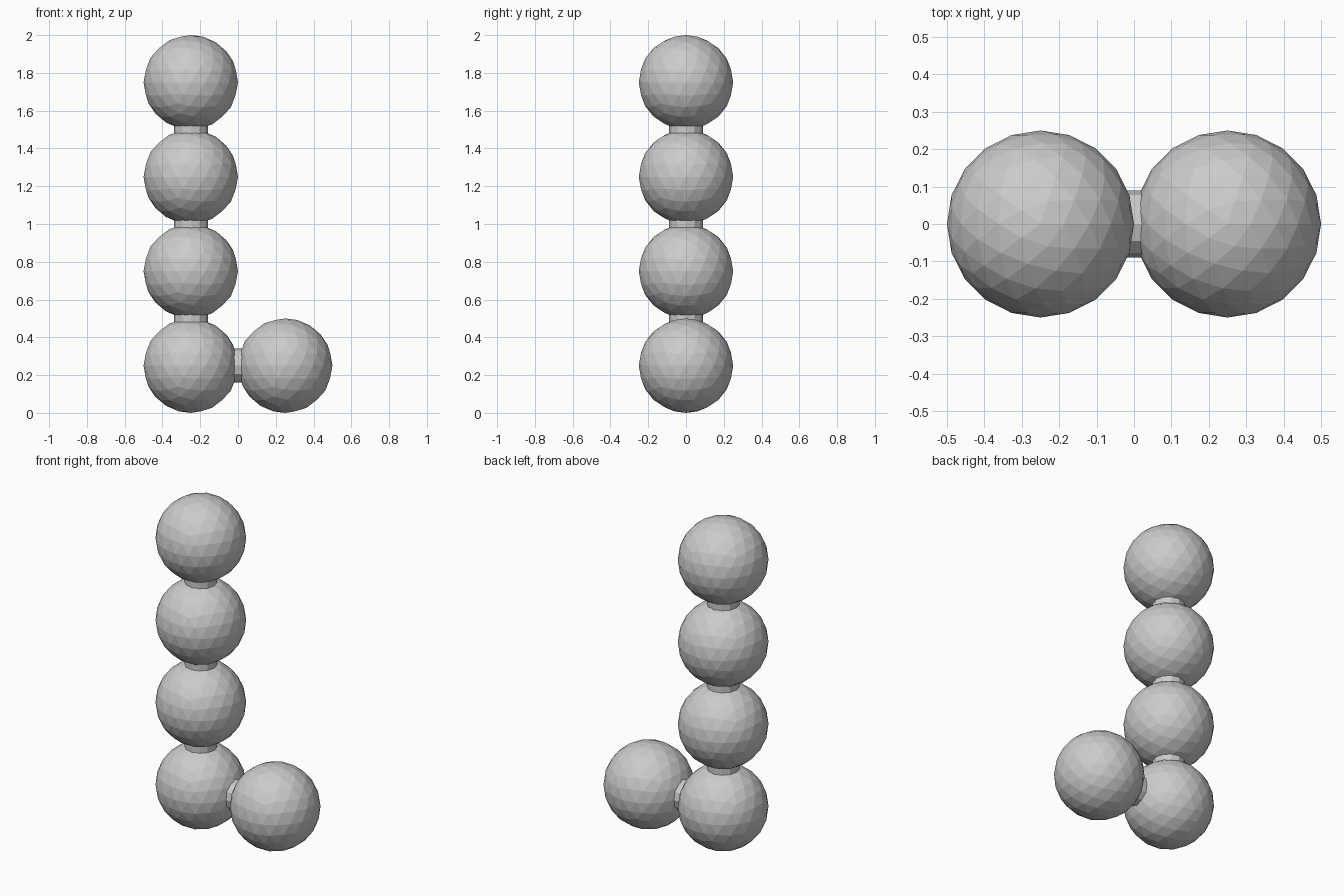
import bpy
import math

if "Cube" in bpy.data.objects:
    bpy.data.objects.remove(bpy.data.objects["Cube"])

R = 0.25         # ball radius
LINK_R = 0.09    # connector radius
COL_X = -0.25    # x of the vertical stack


def ball(name, x, z):
    bpy.ops.mesh.primitive_ico_sphere_add(subdivisions=3, radius=R, location=(x, 0, z))
    bpy.context.object.name = name


def link(name, x, z, tilt=0.0):
    bpy.ops.mesh.primitive_cylinder_add(vertices=12, radius=LINK_R, depth=0.2,
                                        location=(x, 0, z), rotation=(0, tilt, 0))
    bpy.context.object.name = name


# vertical stack of four balls
for i in range(4):
    ball(f"stack_ball_{i + 1}", COL_X, R + 2 * R * i)

# short connectors between stacked balls
for i in range(3):
    link(f"stack_connector_{i + 1}", COL_X, 2 * R * (i + 1))

# foot ball beside the base, with its sideways connector
ball("foot_ball", -COL_X, R)
link("foot_connector", 0, R, math.pi / 2)
